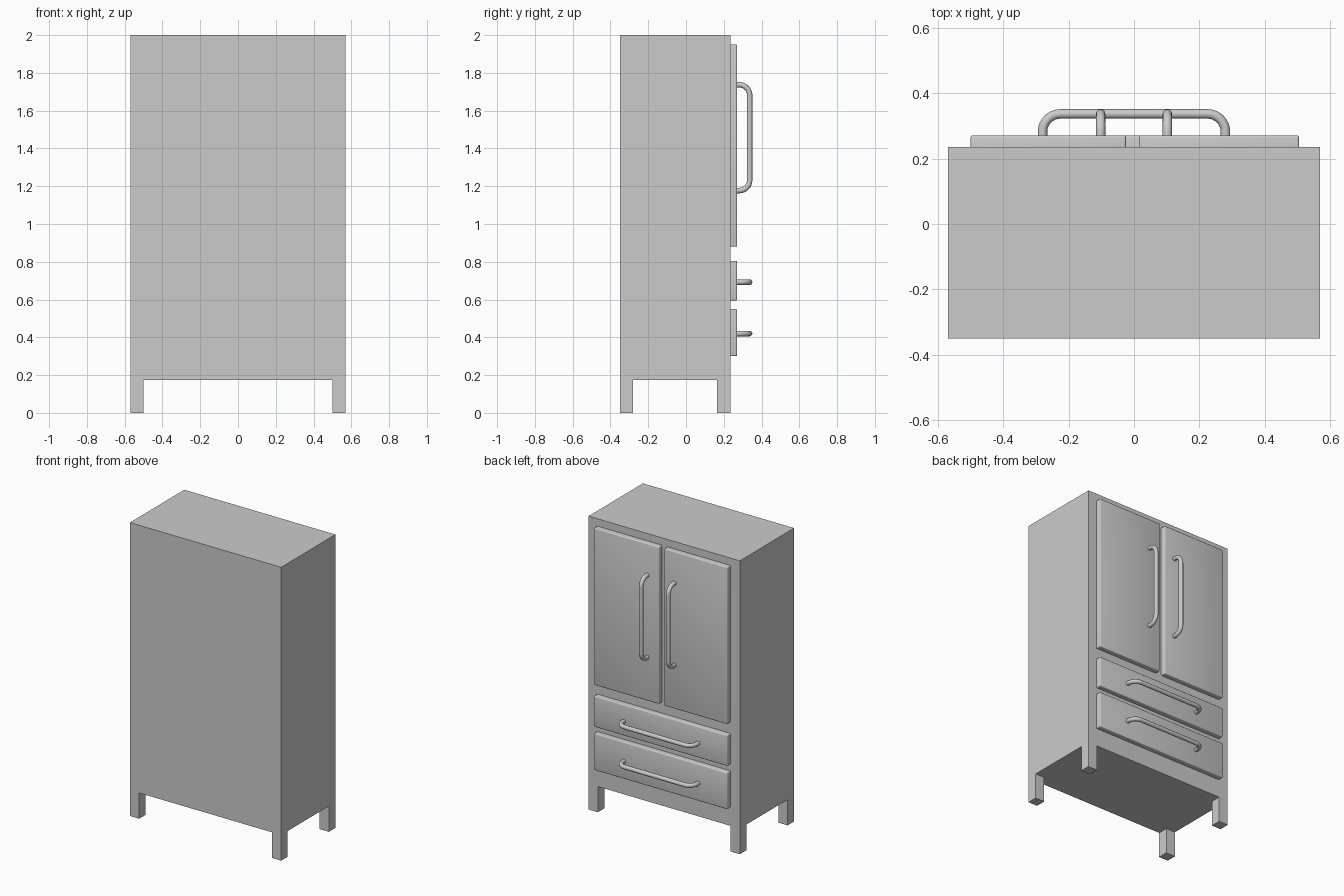
import bpy, bmesh
from math import sin, cos, pi
from mathutils import Vector

if "Cube" in bpy.data.objects:
    bpy.data.objects.remove(bpy.data.objects["Cube"])

X, Y0, Y1 = 0.57, -0.35, 0.235      # cabinet half width, plain face, door face
LEG_W, LEG_H, TOP = 0.07, 0.175, 2.0


def box_bmesh(lo, hi):
    bm = bmesh.new()
    bmesh.ops.create_cube(bm, size=1)
    lo, hi = Vector(lo), Vector(hi)
    for v in bm.verts:
        v.co = Vector([(lo[i] + hi[i]) / 2 + v.co[i] * (hi[i] - lo[i]) for i in range(3)])
    return bm


def add_object(name, bm):
    me = bpy.data.meshes.new(name)
    bm.normal_update()
    bm.to_mesh(me)
    bm.free()
    ob = bpy.data.objects.new(name, me)
    bpy.context.collection.objects.link(ob)
    return ob


def smooth(ob, angle):
    bpy.ops.object.select_all(action='DESELECT')
    ob.select_set(True)
    bpy.context.view_layer.objects.active = ob
    bpy.ops.object.shade_smooth_by_angle(angle=angle)


# Cabinet: one box, corner squares of its underside pulled down into legs
bm = box_bmesh((-X, Y0, LEG_H), (X, Y1, TOP))
cuts = [((s * (X - LEG_W), 0, 0), (1, 0, 0)) for s in (-1, 1)]
cuts += [((0, y, 0), (0, 1, 0)) for y in (Y0 + LEG_W, Y1 - LEG_W)]
for co, no in cuts:
    bmesh.ops.bisect_plane(bm, geom=bm.verts[:] + bm.edges[:] + bm.faces[:],
                           plane_co=co, plane_no=no)
bm.normal_update()
corners = [f for f in bm.faces if f.normal.z < -0.9
           and f.calc_area() < LEG_W * LEG_W * 1.1]
for f in corners:
    ext = bmesh.ops.extrude_discrete_faces(bm, faces=[f])
    for v in ext['faces'][0].verts:
        v.co.z = 0
add_object("cabinet_body", bm)


# Door and drawer fronts with softly rounded edges
def panel(name, x0, x1, z0, z1):
    bm = box_bmesh((x0, Y1, z0), (x1, 0.271, z1))
    edges = [e for e in bm.edges if max(v.co.y for v in e.verts) > Y1 + 0.01]
    bmesh.ops.bevel(bm, geom=edges, offset=0.006, segments=3, profile=0.5,
                    affect='EDGES')
    smooth(add_object(name, bm), 0.6)


panel("left_door", -0.50, -0.025, 0.88, 1.95)
panel("right_door", 0.015, 0.505, 0.88, 1.95)
panel("upper_drawer_front", -0.50, 0.505, 0.595, 0.805)
panel("lower_drawer_front", -0.50, 0.505, 0.30, 0.55)


# Tubular pull handles: a straight bar with a quarter bend at each end
def handle(name, center, axis):
    half, bend, base, bar = 0.28, 0.055, 0.262, 0.337
    end = [(half, base)]
    for i in range(9):
        a = i / 8 * pi / 2
        end.append((half - bend + bend * cos(a), bar - bend + bend * sin(a)))
    path = end + [(-t, y) for t, y in reversed(end)]
    cu = bpy.data.curves.new(name, 'CURVE')
    cu.dimensions = '3D'
    cu.bevel_depth = 0.0145
    cu.bevel_resolution = 4
    cu.use_fill_caps = True
    sp = cu.splines.new('POLY')
    sp.points.add(len(path) - 1)
    for p, (t, y) in zip(sp.points, path):
        co = Vector(center) + Vector(axis) * t
        p.co = (co.x, y, co.z, 1)
    ob = bpy.data.objects.new(name, cu)
    bpy.context.collection.objects.link(ob)
    bpy.ops.object.select_all(action='DESELECT')
    ob.select_set(True)
    bpy.context.view_layer.objects.active = ob
    bpy.ops.object.convert(target='MESH')
    smooth(bpy.context.view_layer.objects.active, 0.7)


handle("left_door_handle", (-0.102, 0, 1.457), (0, 0, 1))
handle("right_door_handle", (0.102, 0, 1.457), (0, 0, 1))
handle("upper_drawer_handle", (0, 0, 0.692), (1, 0, 0))
handle("lower_drawer_handle", (0, 0, 0.42), (1, 0, 0))
